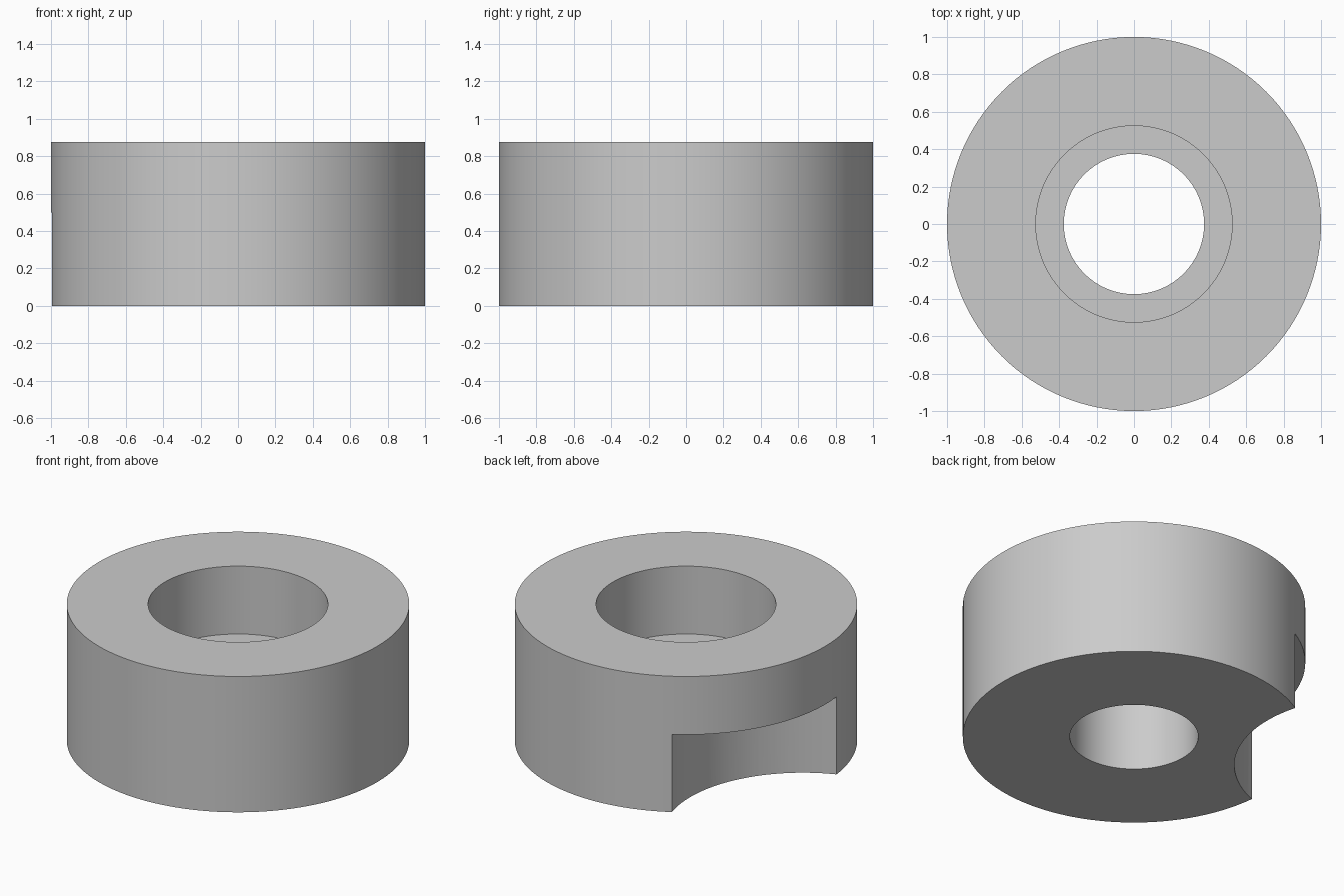
import bpy
import bmesh
from math import cos, sin, tau, radians

cube = bpy.data.objects.get("Cube")
if cube:
    bpy.data.objects.remove(cube, do_unlink=True)

SEGMENTS = 128
HEIGHT = 0.875
OUTER, COUNTERBORE, BORE = 1.0, 0.525, 0.375
SHOULDER = 0.4375

grey = bpy.data.materials.new("plain grey")
grey.use_nodes = True
colour = (0.6, 0.6, 0.6, 1)
grey.diffuse_color = colour
grey.node_tree.nodes["Principled BSDF"].inputs["Base Color"].default_value = colour


def lathe(name, profile):
    """Turn a closed (radius, height) profile around the z axis."""
    bm = bmesh.new()
    rings = [[bm.verts.new((r * cos(tau * i / SEGMENTS), r * sin(tau * i / SEGMENTS), z))
              for i in range(SEGMENTS)] for r, z in profile]
    for a, b in zip(rings, rings[1:] + rings[:1]):
        for i in range(SEGMENTS):
            j = (i + 1) % SEGMENTS
            bm.faces.new((a[i], a[j], b[j], b[i]))
    bmesh.ops.recalc_face_normals(bm, faces=bm.faces)
    mesh = bpy.data.meshes.new(name)
    bm.to_mesh(mesh)
    bm.free()
    mesh.materials.append(grey)
    obj = bpy.data.objects.new(name, mesh)
    bpy.context.collection.objects.link(obj)
    return obj


# Collar with a through bore and a wider counterbore from the top
collar = lathe("collar", [(OUTER, 0), (OUTER, HEIGHT), (COUNTERBORE, HEIGHT),
                          (COUNTERBORE, SHOULDER), (BORE, SHOULDER), (BORE, 0)])

# Round relief cut into the lower edge of the wall
NOTCH_ANGLE = radians(153.4)
NOTCH_DISTANCE, NOTCH_RADIUS, NOTCH_TOP = 1.435, 0.81, 0.5
bpy.ops.mesh.primitive_cylinder_add(
    vertices=SEGMENTS, radius=NOTCH_RADIUS, depth=2 * NOTCH_TOP,
    location=(NOTCH_DISTANCE * cos(NOTCH_ANGLE), NOTCH_DISTANCE * sin(NOTCH_ANGLE), 0))
cutter = bpy.context.object
cutter.name = "notch_cutter"
cutter.hide_render = True
cutter.data.materials.append(grey)

cut = collar.modifiers.new("notch", "BOOLEAN")
cut.operation = "DIFFERENCE"
cut.solver = "EXACT"
cut.object = cutter

bpy.ops.object.select_all(action="DESELECT")
collar.select_set(True)
bpy.context.view_layer.objects.active = collar
bpy.ops.object.modifier_apply(modifier=cut.name)
bpy.data.objects.remove(cutter, do_unlink=True)

# Smooth walls, crisp rims
bpy.ops.object.shade_smooth_by_angle(angle=radians(30))
